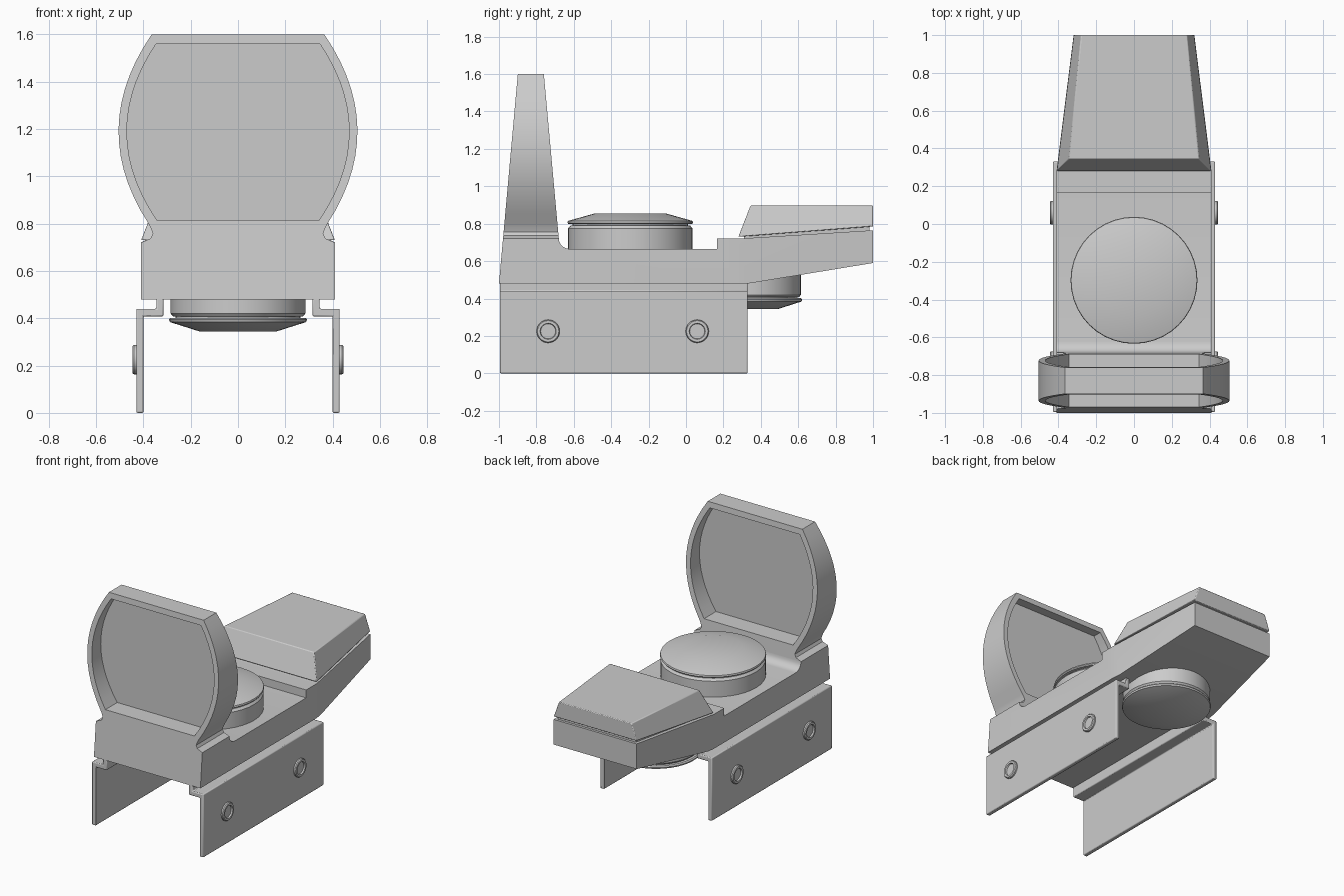
import bpy, bmesh, math
from mathutils import Matrix, Vector

if "Cube" in bpy.data.objects:
    bpy.data.objects.remove(bpy.data.objects["Cube"])


def finish(name, bm, bevel=0.0, angle=30):
    bmesh.ops.recalc_face_normals(bm, faces=bm.faces[:])
    me = bpy.data.meshes.new(name)
    bm.to_mesh(me)
    bm.free()
    ob = bpy.data.objects.new(name, me)
    bpy.context.collection.objects.link(ob)
    if bevel:
        m = ob.modifiers.new("bevel", 'BEVEL')
        m.width, m.segments, m.limit_method = bevel, 2, 'ANGLE'
    bpy.ops.object.select_all(action='DESELECT')
    ob.select_set(True)
    bpy.context.view_layer.objects.active = ob
    bpy.ops.object.shade_smooth_by_angle(angle=math.radians(angle))
    return ob


def prism(loop_a, loop_b):
    """Solid between two matching closed loops."""
    bm = bmesh.new()
    a = [bm.verts.new(p) for p in loop_a]
    b = [bm.verts.new(p) for p in loop_b]
    bm.faces.new(a)
    bm.faces.new(b)
    for i in range(len(a)):
        j = (i + 1) % len(a)
        bm.faces.new((a[i], a[j], b[j], b[i]))
    return bm


def lathe(name, profile, matrix, segs=40):
    """Spin (radius, height) points about z; the ends are capped."""
    bm = bmesh.new()
    rings = [[bm.verts.new((r * math.cos(2 * math.pi * k / segs),
                            r * math.sin(2 * math.pi * k / segs), z)) for k in range(segs)]
             for r, z in profile]
    for a, b in zip(rings, rings[1:]):
        for k in range(segs):
            n = (k + 1) % segs
            bm.faces.new((a[k], a[n], b[n], b[k]))
    bm.faces.new(rings[0])
    bm.faces.new(rings[-1])
    bm.transform(matrix)
    return finish(name, bm, angle=22)


def front_y(z):
    return -1 + (z - 0.48) * 0.09


def back_y(z):
    return -0.68 - (z - 0.72) * 0.091


# Body: side profile with a step, upturned rear and fillet behind the hood
fillet = [(-0.62 - 0.06 * math.sin(t), 0.72 - 0.055 * math.cos(t))
          for t in [math.pi / 2 * i / 6 for i in range(7)]]
side = [(-1, 0.48), (0.33, 0.48), (1, 0.59), (1, 0.765), (0.28, 0.72),
        (0.165, 0.72), (0.165, 0.665)] + fillet + [(front_y(0.72), 0.72)]
bm = prism([(-0.41, y, z) for y, z in side], [(0.41, y, z) for y, z in side])
bmesh.ops.bisect_plane(bm, geom=bm.verts[:] + bm.edges[:] + bm.faces[:],
                       plane_co=(0, 0.28, 0), plane_no=(0, 1, 0))
for v in bm.verts:
    if v.co.y > 0.28:
        v.co.x *= 1 - 0.22 * (v.co.y - 0.28) / 0.72
finish("body", bm)


# Rear cover and the recessed seam under it
def block(name, base, top, bevel):
    finish(name, prism([Vector(p) for p in base], [Vector(p) for p in top]), bevel)


block("rear_cover",
      [(-0.41, 0.28, 0.73), (0.41, 0.28, 0.73), (0.32, 1, 0.785), (-0.32, 1, 0.785)],
      [(-0.345, 0.345, 0.897), (0.345, 0.345, 0.897), (0.28, 1, 0.897), (-0.28, 1, 0.897)], 0.005)
block("cover_seam",
      [(-0.38, 0.31, 0.70), (0.38, 0.31, 0.70), (0.30, 0.98, 0.74), (-0.30, 0.98, 0.74)],
      [(-0.38, 0.31, 0.75), (0.38, 0.31, 0.75), (0.30, 0.98, 0.80), (-0.30, 0.98, 0.80)], 0)

# Hood: bowed frame with a neck flowing into the body
N = 14
outer, inner = [], []
for i in range(N + 1):
    z = 1.6 - 0.8 * i / N
    outer.append((0.505 - 0.14 * ((z - 1.19) / 0.41) ** 2, z))
    z = 1.56 - 0.745 * i / N
    inner.append((0.47 - 0.125 * ((z - 1.19) / 0.372) ** 2, z))
neck = [(0.368, 0.78), (0.36, 0.757), (0.37, 0.737), (0.41, 0.72)]


def closed(pts):
    return pts + [(-x, z) for x, z in reversed(pts)]


bm = bmesh.new()
O, I = closed(outer + neck), closed(inner)
sides = []
for f in (front_y, back_y):
    o = [bm.verts.new((x, f(z), z)) for x, z in O]
    n = [bm.verts.new((x, f(z), z)) for x, z in I]
    sides.append((o, n))
    k = len(neck)
    arc = o[:N + 1] + o[N + 1 + 2 * k:]
    for i in range(len(n)):
        j = (i + 1) % len(n)
        if i != N:
            bm.faces.new((arc[i], arc[j], n[j], n[i]))
    bm.faces.new([n[N + 1], n[N]] + o[N:N + 2 + 2 * k])
for loop in (0, 1):
    a, b = sides[0][loop], sides[1][loop]
    for i in range(len(a)):
        j = (i + 1) % len(a)
        bm.faces.new((a[i], a[j], b[j], b[i]))
finish("hood_frame", bm)

# Lens pane inside the hood
mid = lambda z: (front_y(z) + back_y(z)) / 2
finish("lens", prism([(x, mid(z) - 0.01, z) for x, z in I], [(x, mid(z) + 0.01, z) for x, z in I]))

# Dials: one on the deck, one under the rear
lathe("top_dial", [(0.333, 0.65), (0.333, 0.775), (0.32, 0.79), (0.31, 0.79), (0.31, 0.798),
                   (0.33, 0.798), (0.336, 0.805), (0.333, 0.815), (0.19, 0.855)],
      Matrix.Translation((0, -0.298, 0)))
lathe("lower_dial", [(0.285, 0.56), (0.285, 0.42), (0.275, 0.408), (0.265, 0.408), (0.265, 0.402),
                     (0.285, 0.402), (0.292, 0.395), (0.288, 0.384), (0.165, 0.345)],
      Matrix.Translation((0, 0.33, 0)))

# Mounting rails and their screws, mirrored left and right
rail = [(0.43, 0), (0.43, 0.44), (0.345, 0.44), (0.345, 0.485),
        (0.315, 0.485), (0.315, 0.408), (0.4, 0.408), (0.4, 0)]
for s, label in ((-1, "left"), (1, "right")):
    finish(label + "_rail", prism([(s * x, -0.995, z) for x, z in rail],
                                  [(s * x, 0.33, z) for x, z in rail]), 0.006)
    for n, y in enumerate((-0.737, 0.06)):
        lathe(f"{label}_screw_{n + 1}",
              [(0.062, 0.41), (0.062, 0.44), (0.057, 0.446), (0.043, 0.446), (0.04, 0.436)],
              Matrix.Translation((0, y, 0.225)) @ Matrix.Rotation(s * math.pi / 2, 4, 'Y'), 28)
